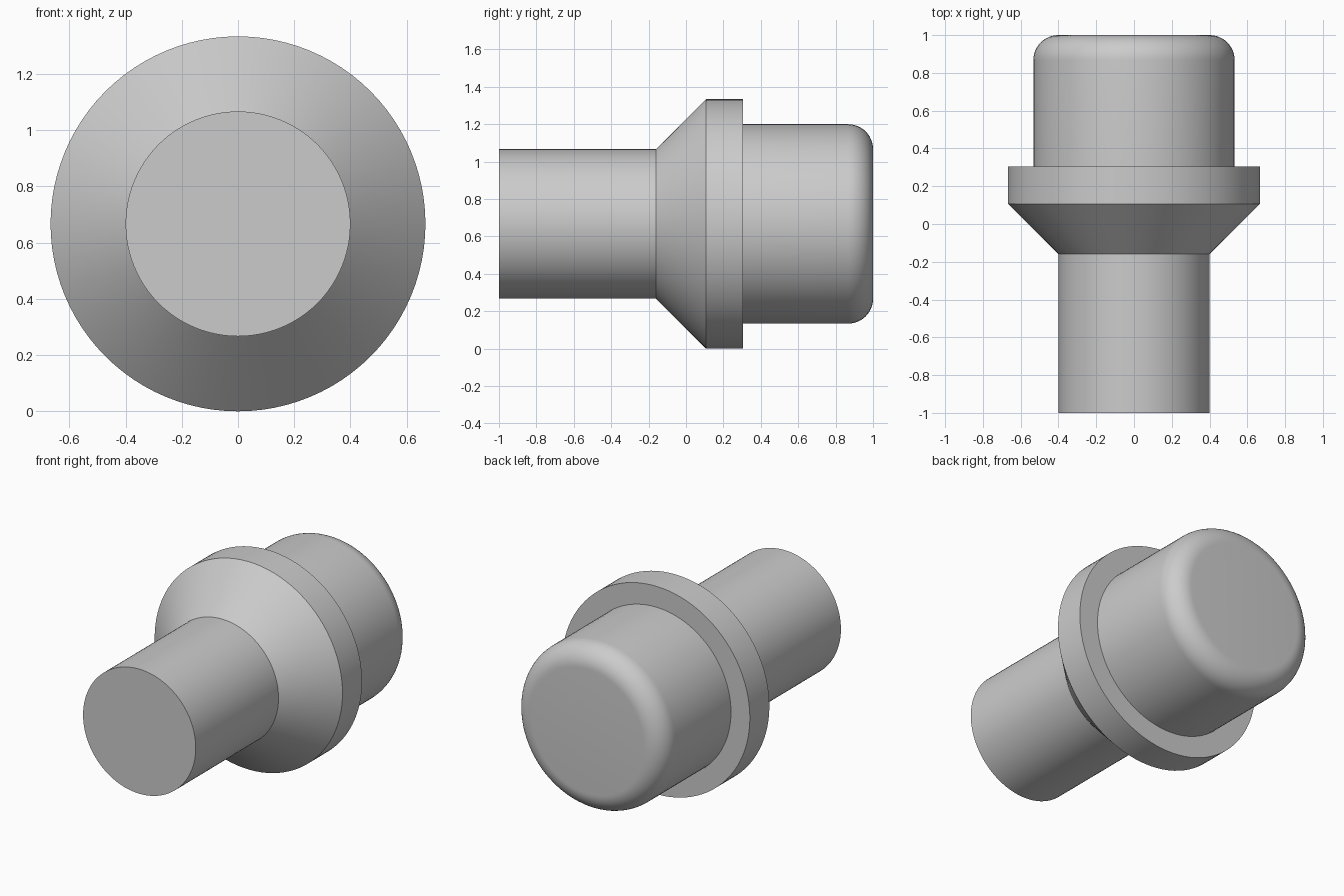
import bpy, bmesh
from math import sin, cos, pi, radians

cube = bpy.data.objects.get("Cube")
if cube:
    bpy.data.objects.remove(cube, do_unlink=True)

SEGMENTS = 96
AXIS_Z = 0.667

grey = bpy.data.materials.new("plain grey")
grey.use_nodes = True
colour = (0.6, 0.6, 0.6, 1)
grey.diffuse_color = colour
grey.node_tree.nodes["Principled BSDF"].inputs["Base Color"].default_value = colour

# Profile as (radius, y): shank, conical shoulder, collar, plug
profile = [(0.4, -1), (0.4, -0.16), (0.667, 0.107), (0.667, 0.305), (0.533, 0.305)]
# Rounded rim of the plug
FILLET = 0.133
for i in range(13):
    a = i / 12 * pi / 2
    profile.append((0.533 - FILLET + FILLET * cos(a), 1 - FILLET + FILLET * sin(a)))

# Turn the profile around the y axis
bm = bmesh.new()
rings = []
for r, y in profile:
    rings.append([bm.verts.new((r * cos(2 * pi * k / SEGMENTS), y,
                                r * sin(2 * pi * k / SEGMENTS)))
                  for k in range(SEGMENTS)])
for a, b in zip(rings, rings[1:]):
    for k in range(SEGMENTS):
        n = (k + 1) % SEGMENTS
        bm.faces.new((a[k], a[n], b[n], b[k]))
# Flat end caps
bm.faces.new(rings[0])
bm.faces.new(rings[-1])
bmesh.ops.recalc_face_normals(bm, faces=bm.faces)

mesh = bpy.data.meshes.new("collared_pin")
bm.to_mesh(mesh)
bm.free()
mesh.materials.append(grey)
pin = bpy.data.objects.new("collared_pin", mesh)
pin.location.z = AXIS_Z
bpy.context.collection.objects.link(pin)

bpy.ops.object.select_all(action="DESELECT")
pin.select_set(True)
bpy.context.view_layer.objects.active = pin
bpy.ops.object.shade_smooth_by_angle(angle=radians(30))
